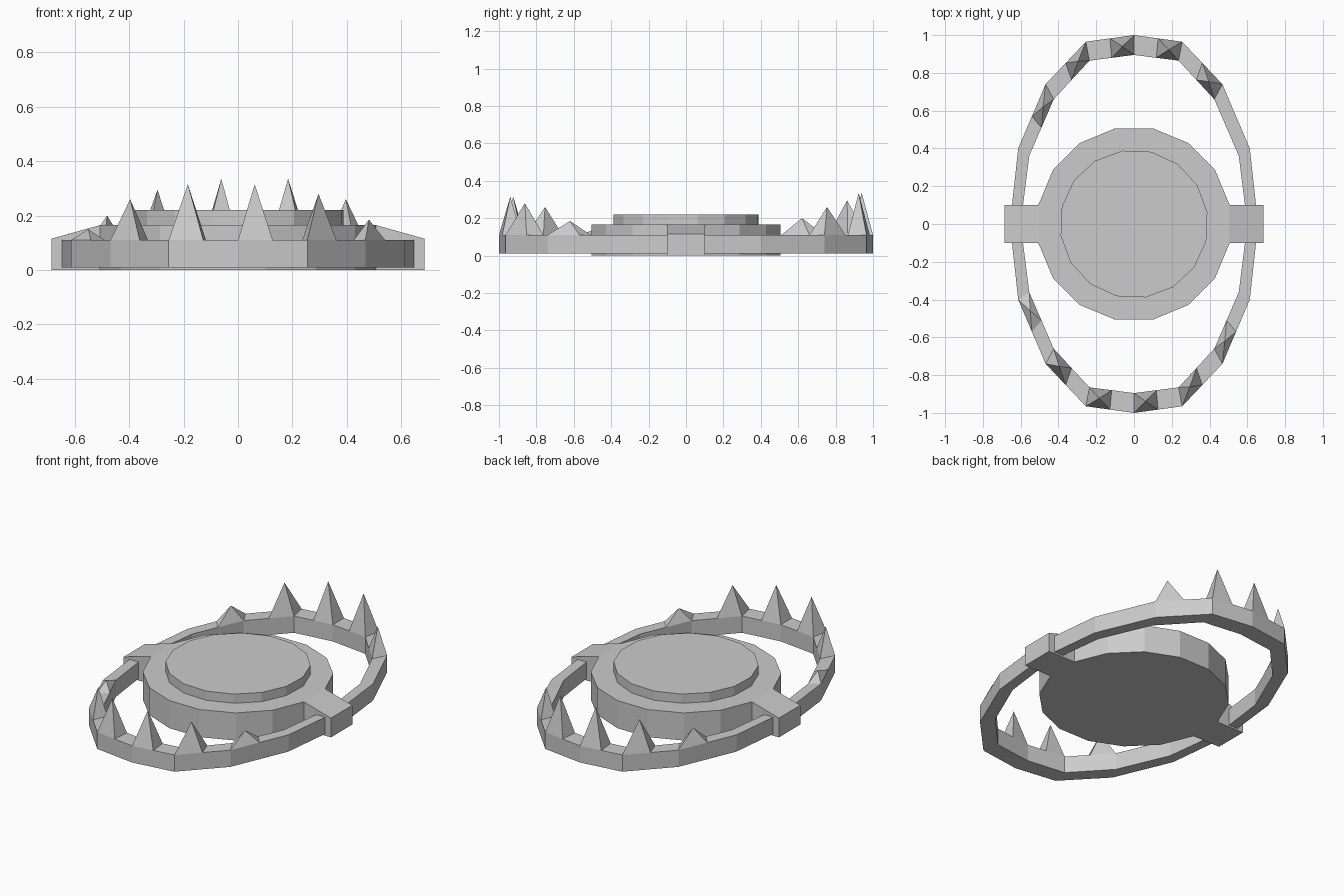
import bpy, bmesh, math
from mathutils import Matrix, Vector

cube = bpy.data.objects.get("Cube")
if cube:
    bpy.data.objects.remove(cube, do_unlink=True)

grey = bpy.data.materials.new("plain_grey")
grey.use_nodes = True
grey.diffuse_color = (0.6, 0.6, 0.6, 1)
grey.node_tree.nodes["Principled BSDF"].inputs["Base Color"].default_value = (0.6, 0.6, 0.6, 1)


def finish(bm, name):
    bmesh.ops.recalc_face_normals(bm, faces=bm.faces[:])
    mesh = bpy.data.meshes.new(name)
    bm.to_mesh(mesh)
    bm.free()
    mesh.materials.append(grey)
    obj = bpy.data.objects.new(name, mesh)
    bpy.context.collection.objects.link(obj)
    return obj


def disc(radius, bottom, top, turn):
    bm = bmesh.new()
    place = Matrix.Translation((0, 0, (bottom + top) / 2)) @ Matrix.Rotation(math.radians(turn), 4, 'Z')
    bmesh.ops.create_cone(bm, cap_ends=True, segments=16, radius1=radius, radius2=radius,
                          depth=top - bottom, matrix=place)
    bm.normal_update()
    return bm


# Base disc with a sloping arm pulled out of each side
bm = disc(0.516, 0, 0.165, 11.25)
sides = [f for f in bm.faces if abs(f.normal.x) > 0.99]
for face in bmesh.ops.extrude_discrete_faces(bm, faces=sides)["faces"]:
    for v in face.verts:
        v.co.x = math.copysign(0.685, v.co.x)
        if v.co.z > 0.1:
            v.co.z = 0.115
finish(bm, "base_with_arms")

# Pressure plate
finish(disc(0.393, 0.165, 0.22, 9), "pressure_plate")

# Jaw outline for one quarter, from the arm to the tip, then mirrored all round
OUTER = [(0.657, 0), (0.613, 0.4), (0.468, 0.74), (0.255, 0.965), (0, 1)]
INNER = [(0.6, 0), (0.555, 0.36), (0.425, 0.66), (0.236, 0.865), (0, 0.895)]


def full_loop(quarter):
    half = quarter + [(-x, y) for x, y in quarter[-2::-1]]
    return [Vector(p) for p in half + [(-x, -y) for x, y in half[1:-1]]]


def with_midpoints(loop):
    pts = []
    for a, b in zip(loop, loop[1:] + loop[:1]):
        pts += [a, (a + b) / 2]
    return pts


# Tooth tip heights by jaw segment, counted anticlockwise from the left arm
TIPS = {2: 0.26, 3: 0.335, 4: 0.335, 5: 0.295, 6: 0.2,
        9: 0.15, 10: 0.26, 11: 0.315, 12: 0.315, 13: 0.28, 14: 0.185}
LOW, HIGH = 0.01, 0.11

bm = bmesh.new()
outer, inner = (with_midpoints(full_loop(q)) for q in (OUTER, INNER))
rings = [[bm.verts.new((p.x, p.y, z)) for p in loop]
         for loop, z in ((outer, LOW), (outer, HIGH), (inner, HIGH), (inner, LOW))]
count = len(outer)
for i in range(count):
    j = (i + 1) % count
    for k in range(4):
        a, b = rings[k], rings[(k + 1) % 4]
        quad = (a[i], a[j], b[j], b[i])
        segment = i // 2
        if k == 1 and i % 2 == 0 and segment in TIPS:
            # Pointed tooth on the first half of the segment
            centre = sum((v.co for v in quad), Vector()) / 4
            tip = bm.verts.new((centre.x, centre.y, TIPS[segment]))
            for n in range(4):
                bm.faces.new((quad[n], quad[(n + 1) % 4], tip))
        else:
            bm.faces.new(quad)
finish(bm, "toothed_jaws")
